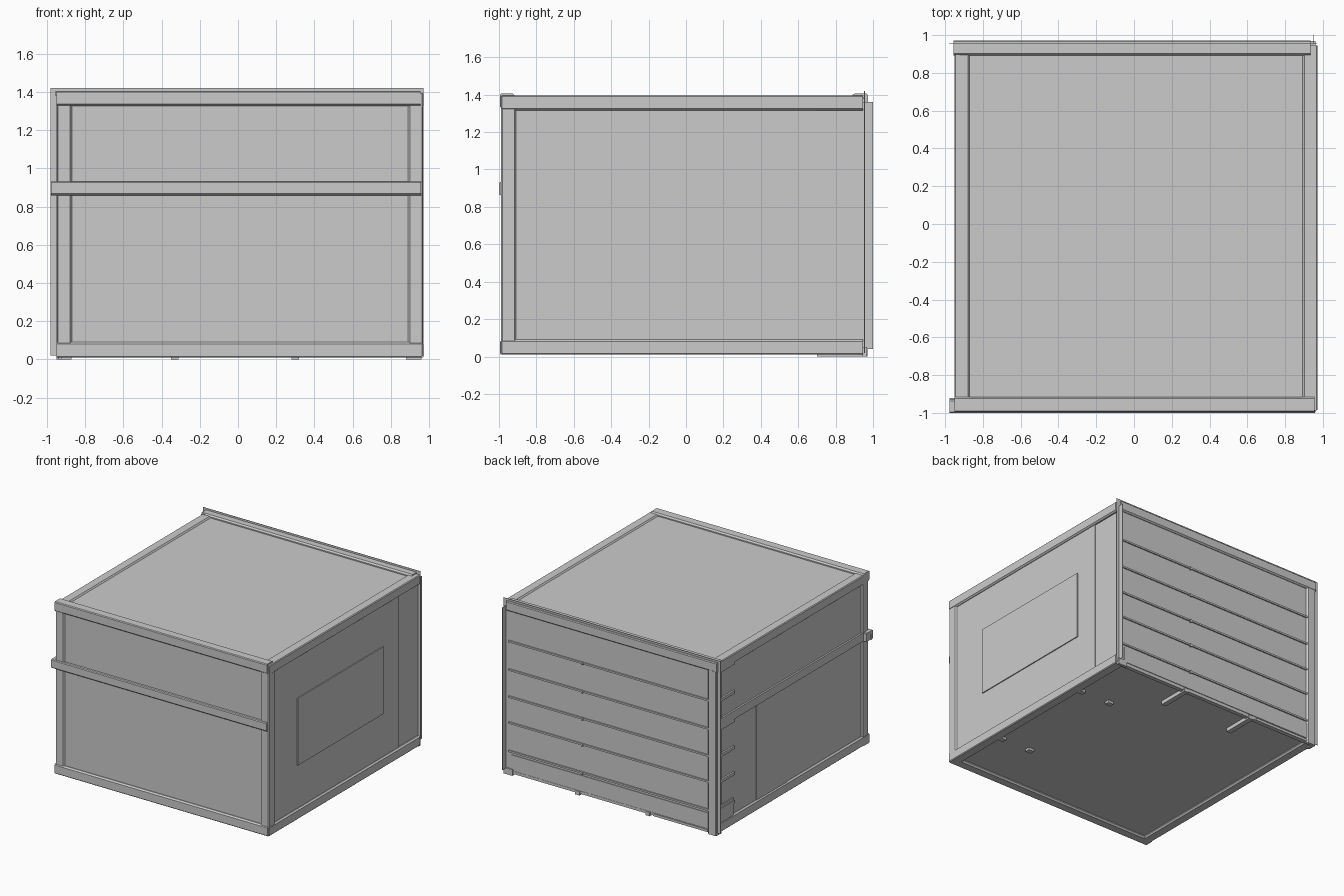
import bpy
import bmesh
from mathutils import Vector

if "Cube" in bpy.data.objects:
    bpy.data.objects.remove(bpy.data.objects["Cube"])


def make_object(name, bm):
    bmesh.ops.recalc_face_normals(bm, faces=bm.faces)
    mesh = bpy.data.meshes.new(name)
    bm.to_mesh(mesh)
    bm.free()
    obj = bpy.data.objects.new(name, mesh)
    bpy.context.collection.objects.link(obj)
    return obj


def box(name, x, y, z):
    """Box from (min, max) ranges."""
    bm = bmesh.new()
    bmesh.ops.create_cube(bm, size=1)
    for v in bm.verts:
        for i, (lo, hi) in enumerate((x, y, z)):
            v.co[i] = lo if v.co[i] < 0 else hi
    return make_object(name, bm)


def angle_beam(name, axis, span, corner, signs, w=0.08, t=0.02):
    """L-section beam along an axis; corner is its outer edge, signs point inward."""
    profile = [(0.006, 0), (w - 0.01, 0), (w, t * 0.6), (w, t + 0.006),
               (t, t + 0.006), (t + 0.006, w), (t * 0.6, w), (0, w - 0.01), (0, 0.006)]
    profile[4] = (t + 0.006, t + 0.006)
    others = [i for i in range(3) if i != axis]
    bm = bmesh.new()
    verts = []
    for a, b in profile:
        p = Vector((0, 0, 0))
        p[axis] = span[0]
        p[others[0]] = corner[0] + signs[0] * a
        p[others[1]] = corner[1] + signs[1] * b
        verts.append(bm.verts.new(p))
    face = bm.faces.new(verts)
    ext = bmesh.ops.extrude_face_region(bm, geom=[face], use_keep_orig=True)
    move = Vector((0, 0, 0))
    move[axis] = span[1] - span[0]
    bmesh.ops.translate(bm, vec=move,
                        verts=[g for g in ext["geom"] if isinstance(g, bmesh.types.BMVert)])
    return make_object(name, bm)


X, Y, Z = 0, 1, 2

# Thin skins of the shell
box("roof", (-0.94, 0.96), (-0.98, 0.955), (1.378, 1.384))
box("floor", (-0.94, 0.96), (-0.98, 0.955), (0.03, 0.036))
box("front_wall", (-0.94, 0.96), (-0.976, -0.972), (0.03, 1.38))
box("left_wall", (-0.936, -0.932), (-0.975, 0.955), (0.03, 1.38))
box("right_wall", (0.952, 0.956), (-0.975, 0.69), (0.03, 1.38))
box("right_rear_panel", (0.947, 0.950), (0.685, 1.0), (0.04, 1.36))
box("back_wall", (-0.98, 0.97), (0.953, 0.956), (0.02, 1.42))

# Top frame
angle_beam("top_front_beam", X, (-0.95, 0.955), (-0.995, 1.405), (1, -1))
angle_beam("top_back_beam", X, (-0.955, 0.935), (0.972, 1.405), (-1, -1))
angle_beam("top_left_beam", Y, (-0.985, 0.955), (-0.95, 1.395), (1, -1))
angle_beam("top_right_beam", Y, (-0.985, 0.945), (0.972, 1.395), (-1, -1))

# Bottom frame
angle_beam("bottom_front_beam", X, (-0.95, 0.96), (-0.995, 0.01), (1, 1))
angle_beam("bottom_left_beam", Y, (-0.985, 0.955), (-0.95, 0.01), (1, 1))
angle_beam("bottom_right_beam", Y, (-0.985, 0.945), (0.972, 0.01), (-1, 1))
box("bottom_back_rail", (-0.94, 0.96), (0.925, 0.958), (0.012, 0.034))

# Corner posts
angle_beam("front_left_post", Z, (0.02, 1.39), (-0.948, -0.988), (1, 1))
angle_beam("front_right_post", Z, (0.02, 1.39), (0.969, -0.988), (-1, 1))
angle_beam("back_left_post", Z, (0.0, 1.40), (-0.95, 0.97), (1, -1))
box("back_right_foot", (0.88, 0.96), (0.945, 0.968), (0.0, 0.05))

# Belt rails at mid height
angle_beam("front_belt", X, (-0.978, 0.957), (-1.0, 0.932), (1, -1), w=0.074)
box("front_belt_core", (-0.976, 0.955), (-0.985, -0.92), (0.862, 0.925))
box("left_belt", (-0.95, -0.93), (-0.96, 0.90), (0.862, 0.930))

# Raised side panels
box("right_window_plate", (0.950, 0.964), (-0.61, 0.49), (0.44, 0.985))
box("left_door_panel", (-0.941, -0.932), (0.05, 0.44), (0.06, 0.87))
box("left_lower_plate", (-0.945, -0.932), (0.74, 0.90), (0.03, 0.225))
box("back_lower_plank", (-0.88, 0.90), (0.953, 0.961), (0.04, 0.165))

# Back ledges with short returns on the left wall
for i, z in enumerate((0.19, 0.42, 0.63, 0.85, 1.08)):
    box(f"back_ledge_{i}", (-0.89, 0.92), (0.953, 0.966), (z - 0.007, z + 0.007))
    box(f"back_clip_{i}", (0.25, 0.265), (0.953, 0.969), (z - 0.014, z + 0.008))
    box(f"left_return_{i}", (-0.95, -0.93), (0.73, 0.90), (z - 0.012, z + 0.012))
box("left_return_top", (-0.95, -0.93), (0.73, 0.90), (1.305, 1.33))

# Underside runners, pads and a rear strip
for i, x in enumerate((0.30, -0.33)):
    box(f"runner_{i}", (x - 0.02, x + 0.02), (0.70, 0.965), (0.0, 0.032))
for i, x in enumerate((0.88, 0.61)):
    for j, y in enumerate((0.44, -0.48)):
        box(f"pad_{i}_{j}", (x - 0.025, x + 0.025), (y - 0.02, y + 0.02), (0.01, 0.032))
box("rear_strip", (-0.87, -0.38), (0.945, 0.964), (0.01, 0.03))
